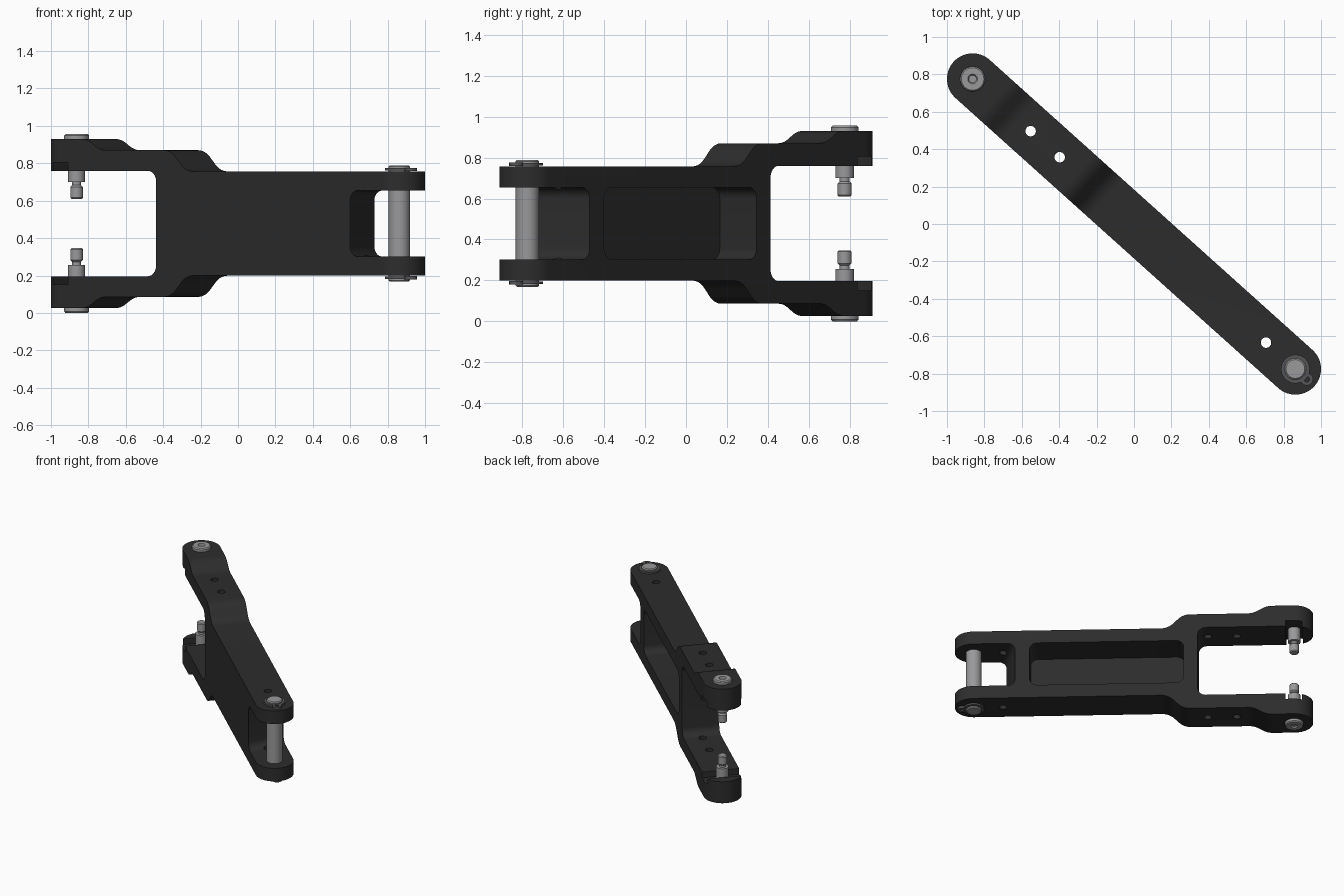
import bpy, bmesh, math
from mathutils import Matrix, Vector

if "Cube" in bpy.data.objects:
    bpy.data.objects.remove(bpy.data.objects["Cube"], do_unlink=True)

MID = 0.478      # height of the symmetry plane
HALF = 1.16      # pin centre to middle of the link
R = 0.137        # half width of the link
PLACE = Matrix.Translation((0, 0, MID)) @ Matrix.Rotation(math.radians(-41.94), 4, "Z")


def material(name, rgb, rough, metal=0.0):
    m = bpy.data.materials.new(name)
    m.use_nodes = True
    m.diffuse_color = (*rgb, 1)
    node = next(n for n in m.node_tree.nodes if n.type == "BSDF_PRINCIPLED")
    node.inputs["Base Color"].default_value = (*rgb, 1)
    node.inputs["Roughness"].default_value = rough
    return m


BLACK = material("black coated metal", (0.026, 0.026, 0.026), 0.6)
STEEL = material("bare steel", (0.32, 0.32, 0.33), 0.5)
GREY = material("dark grey spring steel", (0.09, 0.09, 0.095), 0.5)


def make(name, bm, mat):
    bmesh.ops.recalc_face_normals(bm, faces=bm.faces)
    me = bpy.data.meshes.new(name)
    bm.to_mesh(me)
    bm.free()
    ob = bpy.data.objects.new(name, me)
    bpy.context.collection.objects.link(ob)
    me.materials.append(mat)
    return ob


def rounded(corners, seg=8):
    """Polygon from (x, y, radius) corners with filleted corners."""
    out = []
    n = len(corners)
    for i, (x, y, r) in enumerate(corners):
        p = Vector((x, y))
        if r == 0:
            out.append(p)
            continue
        a = (Vector(corners[i - 1][:2]) - p).normalized()
        b = (Vector(corners[(i + 1) % n][:2]) - p).normalized()
        half = a.angle(b) / 2
        centre = p + (a + b).normalized() * (r / math.sin(half))
        start = p + a * (r / math.tan(half)) - centre
        end = p + b * (r / math.tan(half)) - centre
        sweep = start.angle_signed(end)
        for k in range(seg + 1):
            out.append(centre + Matrix.Rotation(-sweep * k / seg, 2) @ start)
    return out


def prism(name, pts, lo, hi, axis, mat=BLACK, shear=0.0):
    """Extrude a profile along the width (Y) or the height (Z)."""
    bm = bmesh.new()
    rings = []
    for d in (lo, hi):
        if axis == "Y":
            rings.append([bm.verts.new((p[0] + shear * d, d, p[1])) for p in pts])
        else:
            rings.append([bm.verts.new((p[0], p[1], d)) for p in pts])
    n = len(pts)
    for ring in rings:
        bm.faces.new(ring)
    for i in range(n):
        j = (i + 1) % n
        bm.faces.new((rings[0][i], rings[0][j], rings[1][j], rings[1][i]))
    return make(name, bm, mat)


def circle(u, r, n=32):
    return [(u + r * math.cos(2 * math.pi * k / n), r * math.sin(2 * math.pi * k / n))
            for k in range(n)]


def box(u0, u1, z0, z1, r=0.0):
    return rounded([(u0, z0, r), (u1, z0, r), (u1, z1, r), (u0, z1, r)])


def lathe(name, profile, u, mat, flip=1, closed=False, n=40):
    """Spin (radius, height) pairs about an upright axis at u."""
    bm = bmesh.new()
    rings = [[bm.verts.new((u + x, y, z * flip)) for x, y in circle(0, r, n)]
             for r, z in profile]
    pairs = list(zip(rings, rings[1:]))
    if closed:
        pairs.append((rings[-1], rings[0]))
    else:
        bm.faces.new(rings[0])
        bm.faces.new(rings[-1])
    for a, b in pairs:
        for i in range(n):
            j = (i + 1) % n
            bm.faces.new((a[i], a[j], b[j], b[i]))
    return make(name, bm, mat)


def apply_boolean(ob, cutter, operation="DIFFERENCE"):
    mod = ob.modifiers.new("cut", "BOOLEAN")
    mod.operation = operation
    mod.solver = "EXACT"
    mod.object = cutter
    cutter.hide_render = True
    bpy.context.view_layer.objects.active = ob
    bpy.ops.object.modifier_apply(modifier=mod.name)
    bpy.data.objects.remove(cutter, do_unlink=True)


# Link body: stepped side profile with the wide fork on the left
top = [(-1.35, 0.452, 0), (-0.965, 0.452, 0.14), (-0.865, 0.392, 0.14),
       (-0.36, 0.392, 0.12), (-0.25, 0.279, 0.12), (1.35, 0.279, 0)]
inner = [(-1.35, -0.282, 0), (-0.465, -0.282, 0.06)]
side = (top + [(u, -z, r) for u, z, r in reversed(top)]
        + inner + [(u, -z, r) for u, z, r in reversed(inner)])
body = prism("link_body", rounded(side), -R, R, "Y")

# Rounded ends in plan
arc = [math.pi * (k / 32 - 0.5) for k in range(33)]
plan = [(HALF + R * math.cos(a), R * math.sin(a)) for a in arc]
plan += [(-u, -v) for u, v in plan]
apply_boolean(body, prism("plan_cutter", plan, -0.6, 0.6, "Z"), "INTERSECT")

# Narrow fork opening with a slanted inner wall, and the back pocket
apply_boolean(body, prism("fork_cutter", box(0.892, 1.6, -0.176, 0.176, 0.055),
                          -0.3, 0.3, "Y", shear=-0.26))
apply_boolean(body, prism("pocket_cutter", box(-0.364, 0.751, -0.176, 0.176, 0.055),
                          -0.105, 0.3, "Y"))

# Cross slots at the wide fork pins
for s in (1, -1):
    z0, z1 = sorted((s * 0.22, s * 0.327))
    apply_boolean(body, prism("slot_cutter", box(-HALF - 0.06, -HALF + 0.06, z0, z1),
                              -0.3, 0.3, "Y"))

# Through holes
for u in (-0.743, -0.534, 0.949):
    apply_boolean(body, prism("hole_cutter", circle(u, 0.028, 24), -0.6, 0.6, "Z"))

parts = [body]

# Shouldered pins in the wide fork, mirrored top and bottom
stud = [(0.027, 0.131), (0.034, 0.138), (0.034, 0.195), (0.024, 0.205),
        (0.024, 0.222), (0.045, 0.222), (0.045, 0.44), (0.067, 0.44),
        (0.067, 0.47), (0.06, 0.478), (0.026, 0.478), (0.02, 0.468)]
for s, label in ((1, "upper"), (-1, "lower")):
    parts.append(lathe(label + "_fork_stud", stud, -HALF, STEEL, s))

# Long pin with retaining clips in the narrow fork
pin = [(0.05, -0.311), (0.057, -0.304), (0.057, 0.304), (0.05, 0.311)]
parts.append(lathe("long_pin", pin, HALF, STEEL))
for s, label in ((1, "upper"), (-1, "lower")):
    ring = [(0.05, 0.283), (0.077, 0.283), (0.077, 0.296), (0.05, 0.296)]
    ear = [(0.014, 0.281), (0.034, 0.281), (0.034, 0.298), (0.014, 0.298)]
    parts.append(lathe(label + "_clip_ring", ring, HALF, GREY, s, True))
    parts.append(lathe(label + "_clip_ear", ear, HALF + 0.082, GREY, s, True, 20))

# Place on the diagonal and shade
for ob in parts:
    ob.data.transform(PLACE)
    bpy.ops.object.select_all(action="DESELECT")
    ob.select_set(True)
    bpy.context.view_layer.objects.active = ob
    bpy.ops.object.shade_smooth_by_angle(angle=math.radians(30))
